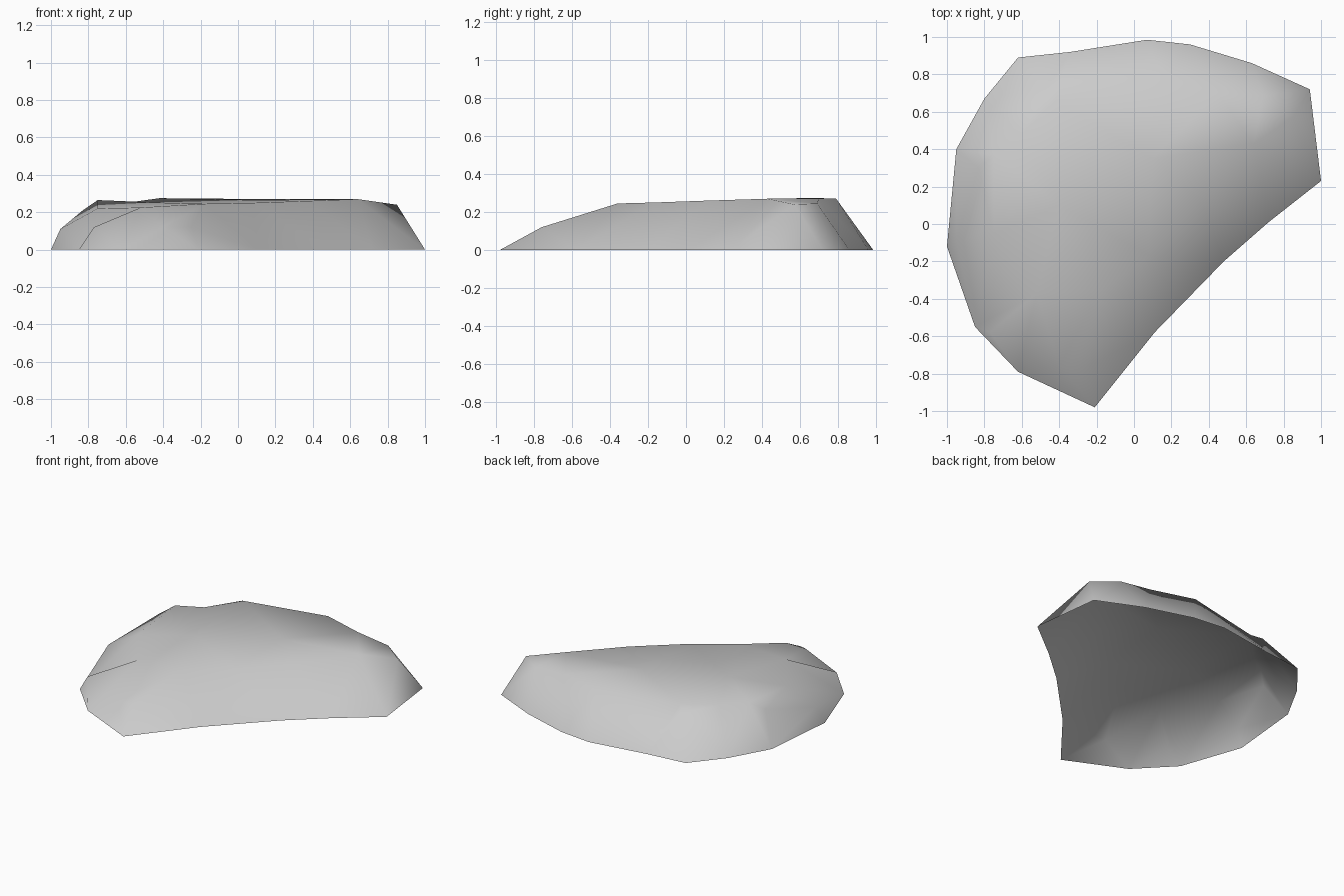
import bpy
import bmesh
from mathutils import Vector
from mathutils.geometry import delaunay_2d_cdt

# Remove the default object
default = bpy.data.objects.get("Cube")
if default:
    bpy.data.objects.remove(default, do_unlink=True)

# Ground outline of the mound, counter-clockwise in plan
ground_rim = [
    (-.21, -.98), (.11, -.58), (.48, -.2), (.72, .01), (1, .23), (.94, .72),
    (.63, .86), (.3, .96), (.07, .985), (-.34, .92), (-.62, .89), (-.8, .67),
    (-.95, .4), (-1, -.12), (-.85, -.55), (-.62, -.79),
]

# Crest points along the long straight flank and the right corner
straight_crest = [
    (-.25, -.76, .12), (-.18, -.36, .245), (.08, -.17, .25),
    (.37, .11, .26), (.64, .43, .27), (.85, .57, .24), (.69, .69, .245),
]

# Crest points along the back, with its notch and two small peaks
back_crest = [
    (.45, .7, .27), (.15, .79, .27), (-.42, .66, .275),
    (-.47, .72, .24), (-.6, .48, .25), (-.75, .37, .265),
]

# Gentler shoulder falling away to the left and front
left_shoulder = [
    (-.83, .3, .21), (-.95, -.09, .11), (-.77, -.58, .12), (-.4, -.76, .12),
    (-.75, -.05, .22), (-.52, -.37, .225),
]

# Nearly flat plateau
plateau = [(-.4, .1, .25), (.1, .35, .265)]


def flat_material(name, colour):
    """Make a matte material of one flat colour."""
    material = bpy.data.materials.new(name)
    material.diffuse_color = colour
    material.use_nodes = True
    shader = material.node_tree.nodes["Principled BSDF"]
    shader.inputs["Base Color"].default_value = colour
    shader.inputs["Roughness"].default_value = 1
    return material


def build_shell(name, rim, upper_points, material):
    """Skin an open-bottomed shell over the rim and upper points."""
    points = [Vector((x, y, 0)) for x, y in rim]
    points += [Vector(p) for p in upper_points]
    count = len(rim)
    border = [(i, (i + 1) % count) for i in range(count)]
    plan = [p.to_2d() for p in points]
    result = delaunay_2d_cdt(plan, border, [], 1, 1e-5)
    faces, sources = result[2], result[3]

    bm = bmesh.new()
    verts = [bm.verts.new(points[source[0]]) for source in sources]
    for face in faces:
        bm.faces.new([verts[i] for i in face])
    # Every face of the shell looks outward and up
    bm.normal_update()
    for face in bm.faces:
        if face.normal.z < 0:
            face.normal_flip()
        face.smooth = True

    mesh = bpy.data.meshes.new(name)
    bm.to_mesh(mesh)
    bm.free()
    mesh.materials.append(material)
    shell = bpy.data.objects.new(name, mesh)
    bpy.context.collection.objects.link(shell)
    return shell


stone = flat_material("stone_grey", (.6, .6, .6, 1))
build_shell("rock_mound", ground_rim,
            straight_crest + back_crest + left_shoulder + plateau, stone)
